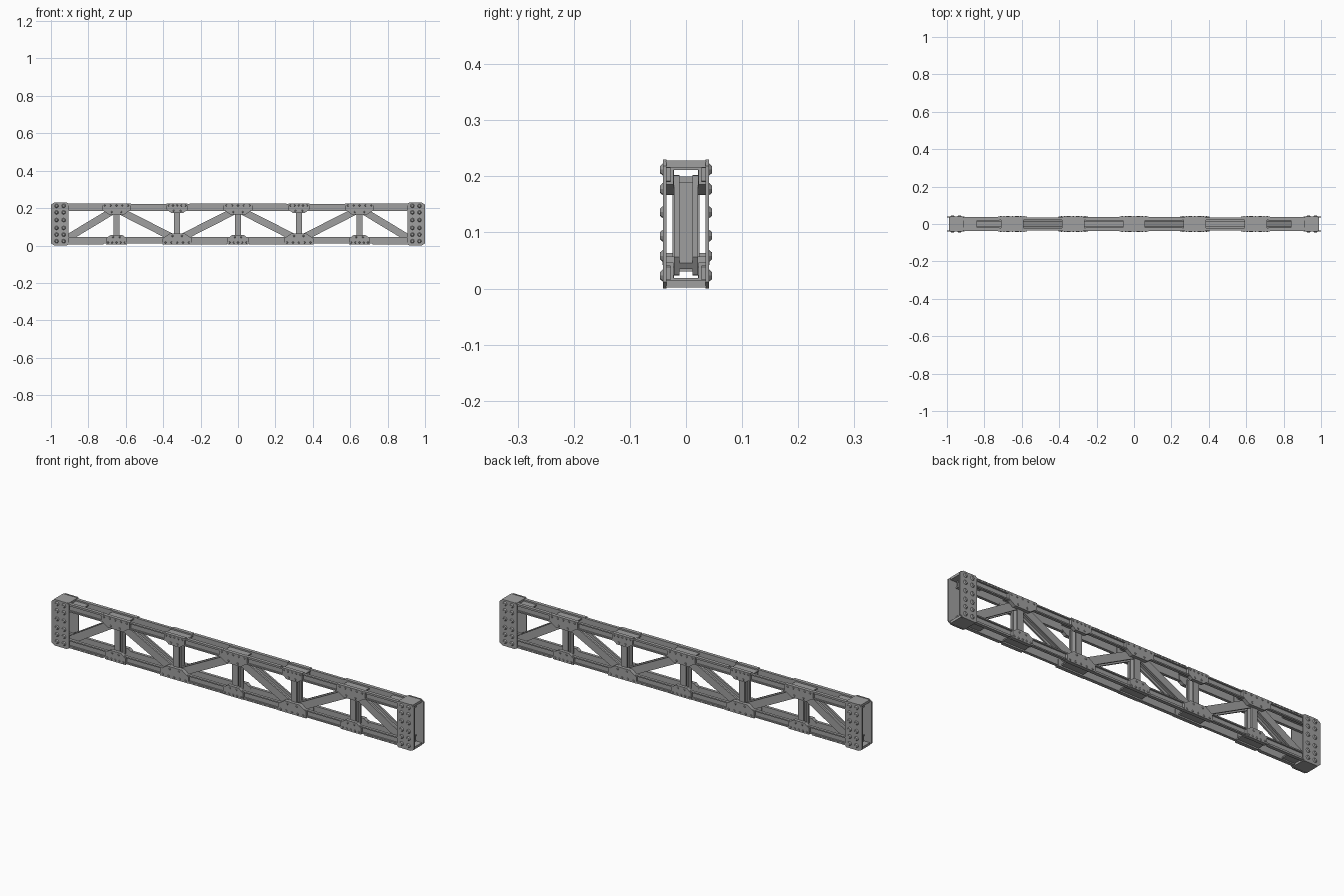
import bpy, bmesh, math
from mathutils import Matrix, Vector

if "Cube" in bpy.data.objects:
    bpy.data.objects.remove(bpy.data.objects["Cube"])

steel = bpy.data.materials.new("grey steel")
steel.use_nodes = True
COLOUR = (0.35, 0.35, 0.35, 1)
steel.diffuse_color = COLOUR
steel.node_tree.nodes["Principled BSDF"].inputs["Base Color"].default_value = COLOUR

MID = 0.115  # height of the girder's long axis


def finish(name, bm):
    bmesh.ops.recalc_face_normals(bm, faces=bm.faces)
    mesh = bpy.data.meshes.new(name)
    bm.to_mesh(mesh)
    bm.free()
    mesh.materials.append(steel)
    obj = bpy.data.objects.new(name, mesh)
    bpy.context.collection.objects.link(obj)
    return obj


def add_box(bm, x, y, z, matrix=Matrix()):
    """Box given by its (low, high) range on each axis."""
    size = [b - a for a, b in (x, y, z)]
    centre = Vector([(a + b) / 2 for a, b in (x, y, z)])
    bmesh.ops.create_cube(bm, size=1, matrix=matrix @ Matrix.Translation(centre)
                          @ Matrix.Diagonal((*size, 1)))


def add_plate(bm, outline, y0, y1):
    """Flat plate with an x-z outline, running from y0 to y1."""
    face = bm.faces.new([bm.verts.new((x, y0, z)) for x, z in outline])
    moved = bmesh.ops.extrude_face_region(bm, geom=[face])["geom"]
    verts = [v for v in moved if isinstance(v, bmesh.types.BMVert)]
    bmesh.ops.translate(bm, verts=verts, vec=(0, y1 - y0, 0))


def add_rivet(bm, x, z, side, base, radius, height):
    turn = Matrix.Rotation(math.radians(-90 * side), 4, "X")
    place = Matrix.Translation((x, side * (base + height / 2), z))
    bmesh.ops.create_cone(bm, cap_ends=True, segments=8, radius1=radius,
                          radius2=radius * 0.6, depth=height, matrix=place @ turn)


def span(side, a, b):
    return tuple(sorted((side * a, side * b)))


# Chords: outward-facing channels, front and back
for level, low in (("lower", 0.01), ("upper", 0.185)):
    high = low + 0.036
    for side, label in ((-1, "front"), (1, "back")):
        bm = bmesh.new()
        add_box(bm, (-0.96, 0.96), span(side, 0.022, 0.028), (low, high))
        for z in (low, high - 0.006):
            add_box(bm, (-0.96, 0.96), span(side, 0.028, 0.036), (z, z + 0.006))
        finish(f"{level}_chord_{label}", bm)


# H-section members: two side flanges joined by a middle web
def member(name, start, end, half_width, half_depth):
    a, b = Vector((start[0], 0, start[1])), Vector((end[0], 0, end[1]))
    length = (b - a).length
    angle = math.atan2(b.z - a.z, b.x - a.x)
    place = Matrix.Translation(a) @ Matrix.Rotation(-angle, 4, "Y")
    bm = bmesh.new()
    for side in (-1, 1):
        add_box(bm, (0, length), span(side, half_depth - 0.009, half_depth),
                (-half_width, half_width), place)
    inner = half_depth - 0.009
    add_box(bm, (0, length), (-inner, inner), (-0.006, 0.006), place)
    finish(name, bm)


NODES = [-0.65, -0.325, 0, 0.325, 0.65]
for i, x in enumerate(NODES):
    member(f"post_{i + 1}", (x, 0.03), (x, 0.2), 0.016, 0.024)

panel = [-0.93] + NODES + [0.93]
for i in range(6):
    z = (0.04, 0.185) if i % 2 == 0 else (0.185, 0.04)
    member(f"diagonal_{i + 1}", (panel[i] + 0.02, z[0]),
           (panel[i + 1] - 0.02, z[1]), 0.019, 0.021)


# Gussets: tapered plates with rivets at every node
def gusset(name, x, top, wide, narrow, reach):
    flip = 1 if top else -1
    half = [(wide, 0.109), (wide, 0.077), (narrow, reach)]
    outline = [(x + w, MID + flip * h) for w, h in half]
    outline += [(x - w, MID + flip * h) for w, h in reversed(half)]
    bm = bmesh.new()
    for side in (-1, 1):
        add_plate(bm, outline, side * 0.021, side * 0.039)
        for k in range(-2, 3):
            add_rivet(bm, x + k * wide * 0.4, MID + flip * 0.099,
                      side, 0.039, 0.005, 0.003)
        for k in (-1, 1):
            add_rivet(bm, x + k * narrow * 0.6, MID + flip * (reach + 0.012),
                      side, 0.039, 0.005, 0.003)
    finish(name, bm)


for i, x in enumerate(NODES):
    main_top = i % 2 == 0
    for top in (True, False):
        main = top == main_top
        gusset(f"{'upper' if top else 'lower'}_gusset_{i + 1}", x, top,
               0.078 if main else 0.056, 0.042 if main else 0.03,
               0.052 if main else 0.058)

# Tie plates joining the front and back chords
bm = bmesh.new()
for x in NODES + [-0.9, 0.9]:
    for z in (0.013, 0.211):
        add_box(bm, (x - 0.06, x + 0.06), (-0.024, 0.024), (z, z + 0.006))
finish("tie_plates", bm)

# Thin cover strips along the outside of the chords
bm = bmesh.new()
for x in (-0.82, -0.16, 0.16, 0.82):
    for side in (-1, 1):
        add_box(bm, (x - 0.1, x + 0.1), span(side, 0.02, 0.037), (0.22, 0.225))
        add_box(bm, (x - 0.1, x + 0.1), span(side, 0.02, 0.037), (0.006, 0.011))
finish("chord_cover_strips", bm)

# End collars: open boxes with clipped side plates and large rivets
ROWS = [0.023, 0.058, 0.094, 0.136, 0.177, 0.212]
for end, label in ((-1, "right"), (1, "left")):
    bm = bmesh.new()
    half = [(1.0, 0.103), (0.983, 0.115), (0.915, 0.115), (0.905, 0.107)]
    outline = [(end * x, MID + h) for x, h in half]
    outline += [(end * x, MID - h) for x, h in reversed(half)]
    for side in (-1, 1):
        add_plate(bm, outline, side * 0.035, side * 0.041)
    for z in ((0.002, 0.014), (0.216, 0.228)):
        add_box(bm, span(end, 0.91, 0.99), (-0.036, 0.036), z)
    finish(f"{label}_end_collar", bm)

    bm = bmesh.new()
    for side in (-1, 1):
        for x in (0.932, 0.97):
            for z in ROWS:
                add_rivet(bm, end * x, z, side, 0.041, 0.011, 0.005)
    finish(f"{label}_end_rivets", bm)
